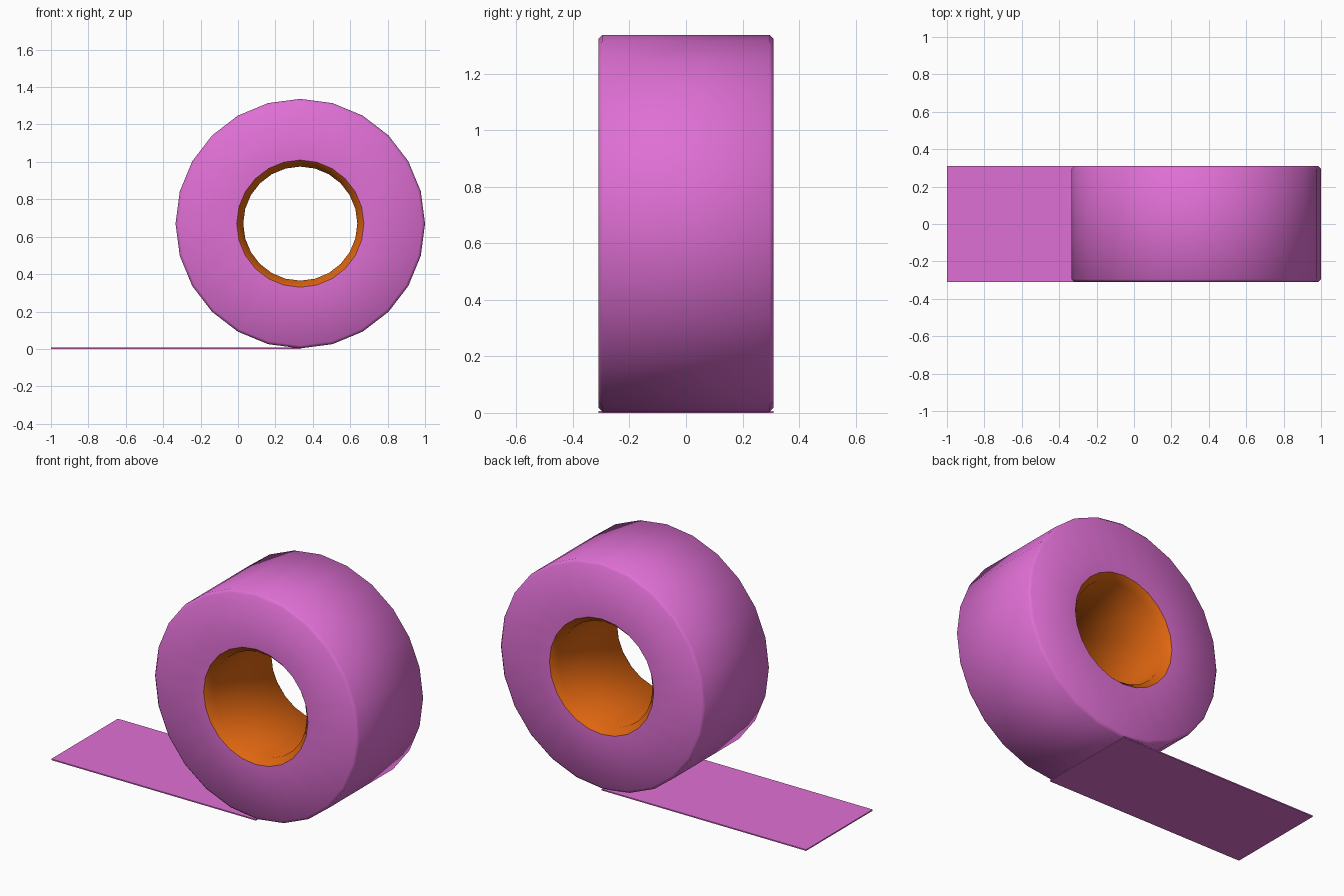
import bpy, bmesh, math

if "Cube" in bpy.data.objects:
    bpy.data.objects.remove(bpy.data.objects["Cube"])

CX, CZ, R, SIDES = 0.333, 0.67, 0.667, 24   # roll centre, radius, facets
HOLE, HW = 0.34, 0.31                        # core outer radius, half width


def material(name, rgb):
    m = bpy.data.materials.new(name)
    m.diffuse_color = (*rgb, 1)
    m.use_nodes = True
    m.node_tree.nodes["Principled BSDF"].inputs["Base Color"].default_value = m.diffuse_color
    return m


pink = material("pink_tape", (0.74, 0.16, 0.66))
orange = material("orange_cardboard", (0.73, 0.13, 0.005))


def finish(bm, name, mat):
    me = bpy.data.meshes.new(name)
    bm.to_mesh(me)
    bm.free()
    me.materials.append(mat)
    ob = bpy.data.objects.new(name, me)
    bpy.context.collection.objects.link(ob)
    bpy.ops.object.select_all(action='DESELECT')
    ob.select_set(True)
    bpy.context.view_layer.objects.active = ob
    bpy.ops.object.shade_smooth_by_angle(angle=math.radians(60))
    return ob


def lathe(name, profile, mat):
    """Revolve (radius, y) points about the roll axis."""
    bm = bmesh.new()
    rings = []
    for i in range(SIDES):
        a = 2 * math.pi * i / SIDES
        rings.append([bm.verts.new((CX + r * math.cos(a), y, CZ + r * math.sin(a)))
                      for r, y in profile])
    for i in range(SIDES):
        p, q = rings[i], rings[(i + 1) % SIDES]
        for j in range(len(profile) - 1):
            bm.faces.new((p[j], p[j + 1], q[j + 1], q[j]))
    return finish(bm, name, mat)


# wound tape with softened rims
B = 0.015
lathe("tape_roll", [(HOLE, -HW), (R - B, -HW), (R, -HW + B),
                    (R, HW - B), (R - B, HW), (HOLE, HW)], pink)

# cardboard core, chamfered at both ends
lathe("core", [(HOLE, HW), (0.305, HW - 0.04),
               (0.305, -HW + 0.04), (HOLE, -HW)], orange)

# loose strip lying on the ground, leaving the roll at its lowest point
bm = bmesh.new()
bmesh.ops.create_cube(bm, size=1)
for v in bm.verts:
    v.co.x = -1.0 if v.co.x < 0 else CX
    v.co.y = math.copysign(HW, v.co.y)
    v.co.z = 0.0 if v.co.z < 0 else 0.007
finish(bm, "loose_strip", pink)
